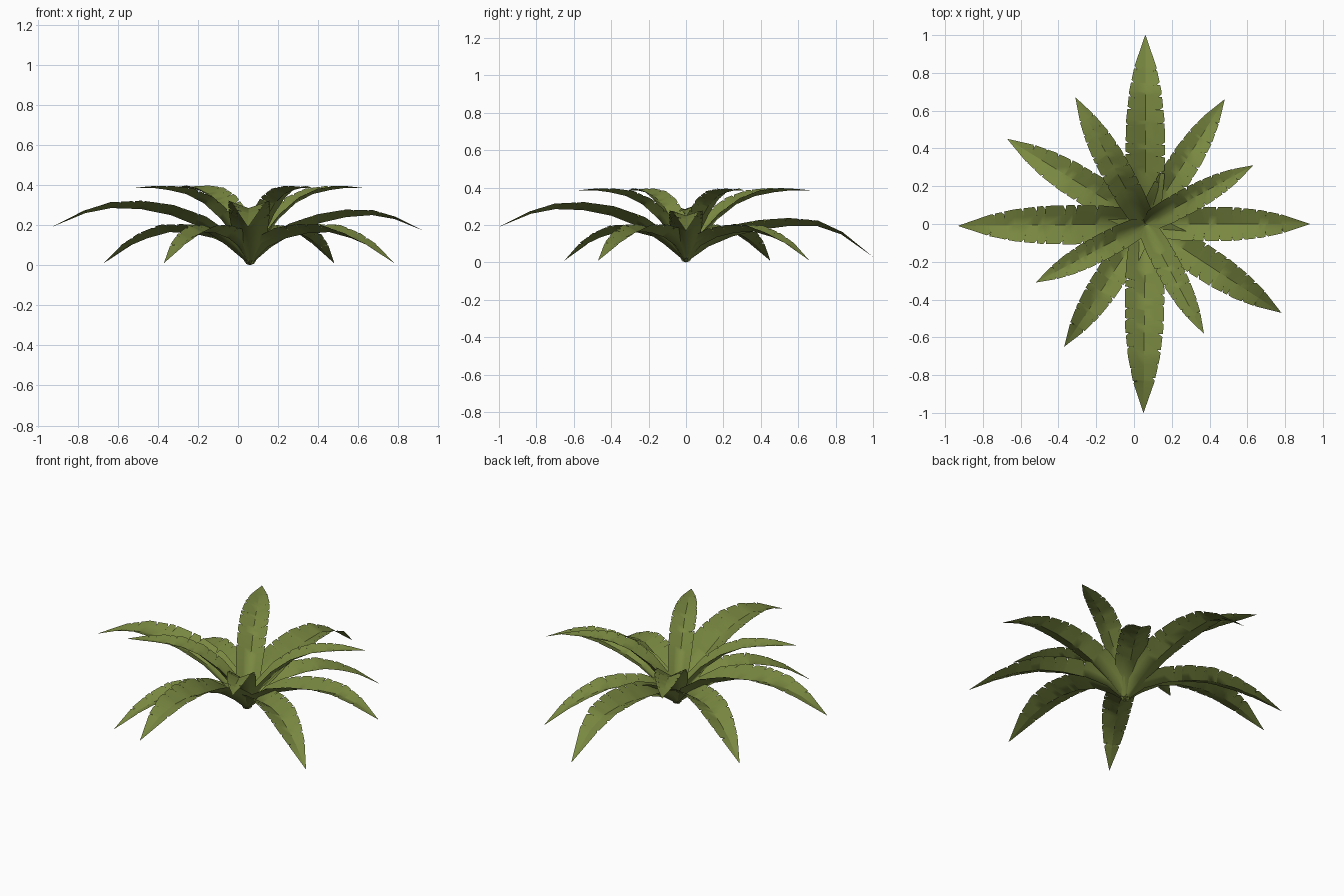
import bpy, bmesh, math, random
from mathutils import Vector

if "Cube" in bpy.data.objects:
    bpy.data.objects.remove(bpy.data.objects["Cube"])

random.seed(4)
green = bpy.data.materials.new("olive leaf green")
green.diffuse_color = (0.19, 0.245, 0.052, 1)
green.use_nodes = True
green.node_tree.nodes["Principled BSDF"].inputs["Base Color"].default_value = green.diffuse_color

BASE = Vector((0.06, 0, 0))
T = [0, .12, .25, .4, .55, .7, .83, 1]                     # stations along a leaf
WIDTH = [.025, .085, .1, .105, .102, .085, .057, .001]     # half width / length
FOLD = [.7, .7, .6, .5, .42, .35, .25, 0]                  # V fold of the blade

# midrib heights for each tier
UPPER = [0, .13, .23, .31, .355, .375, .385, .385]
MID = [0, .10, .19, .25, .28, .285, .26, .19]
MID_R = [0, .09, .16, .21, .24, .25, .23, .17]
MID_B = [0, .085, .14, .175, .195, .195, .15, .03]
LOWER = [0, .09, .135, .16, .165, .135, .095, .01]

LEAVES = [
    ("back_leaf", .06, 1.0, MID_B), ("right_leaf", .93, 0, MID_R),
    ("front_leaf", .05, -1.0, MID), ("left_leaf", -.93, -.01, MID),
    ("lower_leaf_back_right", .48, .66, LOWER), ("lower_leaf_front_right", .78, -.47, LOWER),
    ("lower_leaf_front_left", -.37, -.65, LOWER), ("lower_leaf_back_left", -.67, .45, LOWER),
    ("upper_leaf_right", .63, .31, UPPER), ("upper_leaf_front", .37, -.58, UPPER),
    ("upper_leaf_left", -.52, -.31, UPPER), ("upper_leaf_back", -.31, .67, UPPER),
]


def interp(t, values):
    for i in range(len(T) - 1):
        if t <= T[i + 1]:
            f = (t - T[i]) / (T[i + 1] - T[i])
            return values[i] + (values[i + 1] - values[i]) * f
    return values[-1]


def leaf(name, x, y, heights):
    tip = Vector((x, y, 0)) - BASE
    length = tip.length
    out = tip.normalized()
    side = Vector((-out.y, out.x, 0))

    def point(t, s):
        """Point at station t, s = -1..1 across the folded blade."""
        t = min(max(t, 0), 1)
        a, b = max(t - .06, 0), min(t + .06, 1)
        tan = out * (b - a) * length + Vector((0, 0, interp(b, heights) - interp(a, heights)))
        normal = tan.normalized().cross(side)
        w = interp(t, WIDTH) * length
        centre = BASE + out * t * length + Vector((0, 0, interp(t, heights)))
        p = centre + side * w * s + normal * w * abs(s) * interp(t, FOLD)
        p.z = max(p.z, 0)
        return p

    bm = bmesh.new()
    for sgn in (-1, 1):
        # torn slits along this edge, each three rows with the middle one cut in
        rows = [(t, 1) for t in T]
        for k in range(8):
            t = .3 + .075 * k + random.uniform(-.02, .02)
            rows = [r for r in rows if abs(r[0] - t) > .009]
            rows += [(t - .007, 1), (t, random.uniform(.55, .85)), (t + .007, 1)]
        rows.sort()
        previous = None
        for t, reach in rows:
            # slits lean towards the base
            lean = -.018 if reach < 1 else 0
            row = [bm.verts.new(point(t, 0)), bm.verts.new(point(t + lean * .5, sgn * .5)),
                   bm.verts.new(point(t + lean, sgn * reach))]
            if previous:
                for i in range(2):
                    quad = [previous[i], row[i], row[i + 1], previous[i + 1]]
                    bm.faces.new(quad if sgn > 0 else quad[::-1])
            previous = row
    bmesh.ops.remove_doubles(bm, verts=bm.verts, dist=.0008)
    for f in bm.faces:
        f.smooth = True
    mesh = bpy.data.meshes.new(name)
    bm.to_mesh(mesh)
    bm.free()
    mesh.materials.append(green)
    bpy.context.collection.objects.link(bpy.data.objects.new(name, mesh))


for args in LEAVES:
    leaf(*args)
